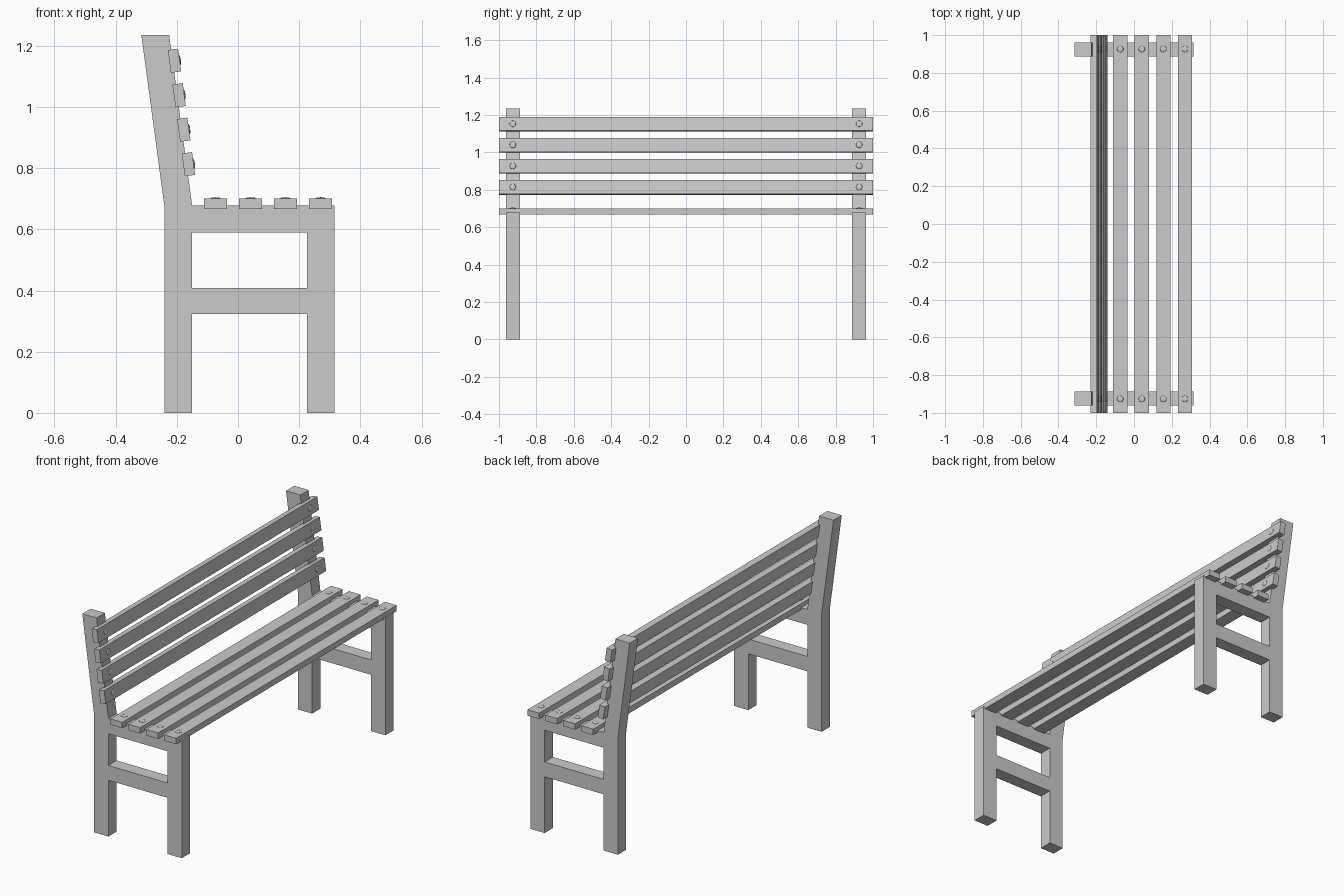
import bpy, bmesh, math
from mathutils import Matrix, Vector

if "Cube" in bpy.data.objects:
    bpy.data.objects.remove(bpy.data.objects["Cube"])

TILT = math.atan2(0.075, 0.555)      # backward lean of the backrest
FRAME_Y, FRAME_W = 0.924, 0.075


def finish(bm, name, smooth=False):
    bmesh.ops.recalc_face_normals(bm, faces=bm.faces[:])
    mesh = bpy.data.meshes.new(name)
    bm.to_mesh(mesh)
    bm.free()
    for p in mesh.polygons:
        p.use_smooth = smooth
    ob = bpy.data.objects.new(name, mesh)
    bpy.context.collection.objects.link(ob)
    return ob


# Side frame: legs, kinked back post and two rails as one extruded profile
def side_frame(name, y):
    levels = [0, 0.323, 0.408, 0.59, 0.678]
    columns = [-0.241, -0.150, 0.225, 0.316]
    bm = bmesh.new()
    grid = [[bm.verts.new((x, y - FRAME_W / 2, z)) for x in columns] for z in levels]
    grid.append([bm.verts.new((x, y - FRAME_W / 2, 1.235)) for x in (-0.316, -0.225)])
    cells = [(r, c) for r in range(4) for c in (0, 2)] + [(1, 1), (3, 1), (4, 0)]
    for r, c in cells:
        bm.faces.new((grid[r][c], grid[r][c + 1], grid[r + 1][c + 1], grid[r + 1][c]))
    for v in [v for v in bm.verts if not v.link_faces]:
        bm.verts.remove(v)
    ext = bmesh.ops.extrude_face_region(bm, geom=bm.faces[:], use_keep_orig=True)
    moved = [g for g in ext["geom"] if isinstance(g, bmesh.types.BMVert)]
    bmesh.ops.translate(bm, verts=moved, vec=(0, FRAME_W, 0))
    bmesh.ops.dissolve_limit(bm, angle_limit=0.01, verts=bm.verts[:], edges=bm.edges[:])
    return finish(bm, name)


# Slat with a shallow domed bolt head over each frame; local z is the sitting side
def slat(name, location, angle):
    place = Matrix.Translation(location) @ Matrix.Rotation(angle, 4, 'Y')
    bm = bmesh.new()
    bmesh.ops.create_cube(bm, size=1, matrix=Matrix.Diagonal((0.075, 2.0, 0.034, 1)))
    finish(bm, name).matrix_world = place
    for side in (-1, 1):
        bm = bmesh.new()
        bmesh.ops.create_uvsphere(bm, u_segments=16, v_segments=8, radius=1)
        bmesh.ops.bisect_plane(bm, geom=bm.verts[:] + bm.edges[:] + bm.faces[:],
                               plane_co=(0, 0, -0.01), plane_no=(0, 0, -1), clear_outer=True)
        bmesh.ops.scale(bm, vec=(0.017, 0.017, 0.004), verts=bm.verts[:])
        bolt = finish(bm, name + "_bolt", smooth=True)
        bolt.matrix_world = place @ Matrix.Translation((0, side * 0.926, 0.017))


side_frame("left_side_frame", -FRAME_Y)
side_frame("right_side_frame", FRAME_Y)

# Seat slats
for i in range(4):
    slat(f"seat_slat_{i + 1}", Vector((-0.073 + i * 0.1143, 0, 0.684)), 0)

# Backrest slats
for i in range(4):
    z = 0.813 + i * 0.1127
    x = -0.150 - (z - 0.68) * math.tan(TILT) + 0.006
    slat(f"back_slat_{i + 1}", Vector((x, 0, z)), math.pi / 2 - TILT)
